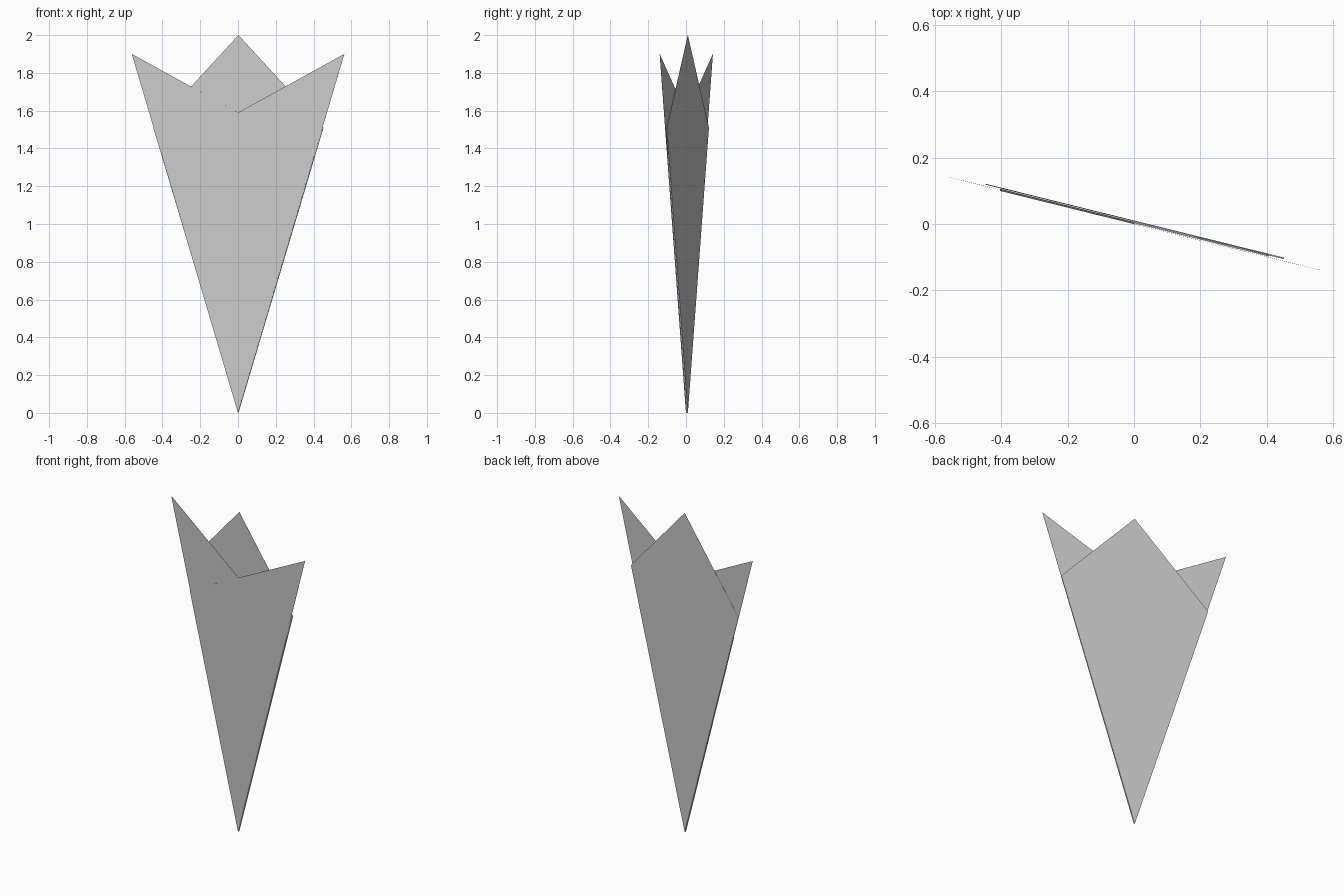
import bpy, bmesh, math

if "Cube" in bpy.data.objects:
    bpy.data.objects.remove(bpy.data.objects["Cube"])

A = math.radians(13.9)          # whole fold is turned about z
TIP = (0.58, 1.90)              # outer point of a flap
MID = (0.464, 1.51)             # shoulder of the kite panel
LOW = (0.417, 1.367)            # inner corner of a flap


def place(u, z, d):
    """Paper coordinates (u across, z up, d depth) to world."""
    return (u * math.cos(A) + d * math.sin(A), -u * math.sin(A) + d * math.cos(A), z)


def sheet(name, faces, thick=0.0006):
    bm = bmesh.new()
    for f in faces:
        bm.faces.new([bm.verts.new(place(*p)) for p in f])
    bmesh.ops.remove_doubles(bm, verts=bm.verts, dist=1e-5)
    me = bpy.data.meshes.new(name)
    bm.to_mesh(me)
    bm.free()
    ob = bpy.data.objects.new(name, me)
    bpy.context.collection.objects.link(ob)
    if thick:                   # the paper is doubled
        mod = ob.modifiers.new("doubled", 'SOLIDIFY')
        mod.thickness = thick
        mod.offset = 0
    return ob


def panel(pts, d):
    return [(u, z, d) for u, z in pts]


def hinge(corner, d0, d1):
    u, z = corner
    return [(0, 0, d0), (u, z, d0), (u, z, d1), (0, 0, d1)]


BACK = 0.010
# back kite panel
sheet("back_panel", [panel([(0, 0), MID, (0, 2), (-MID[0], MID[1])], BACK)])

# each side folds inward and then out again, with narrow crease strips
for name, s, inner, outer in (("right", 1, 0.006, 0.0), ("left", -1, 0.008, 0.003)):
    tip, mid, low = (s * TIP[0], TIP[1]), (s * MID[0], MID[1]), (-s * LOW[0], LOW[1])
    sheet(name + "_inner_fold", [panel([(0, 0), mid, low], inner)])
    sheet(name + "_flap", [panel([(0, 0), tip, low], outer)])
    sheet(name + "_creases", [hinge(mid, BACK, inner), hinge(low, inner, outer)], 0)
